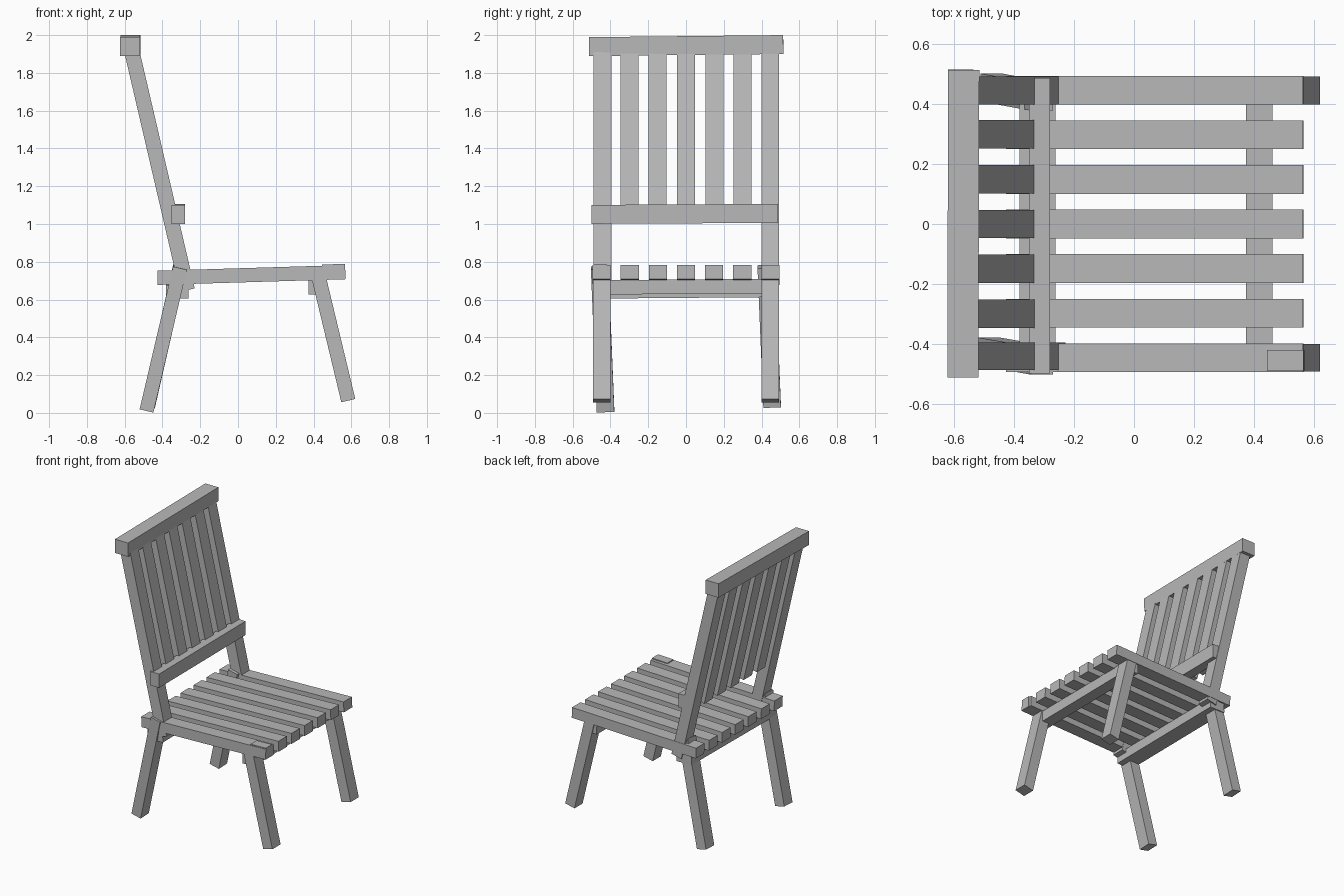
import bpy
import bmesh
from mathutils import Matrix, Vector

cube = bpy.data.objects.get("Cube")
if cube:
    bpy.data.objects.remove(cube, do_unlink=True)

GREY = (0.48, 0.48, 0.48, 1.0)
mat = bpy.data.materials.new("plain_grey")
mat.use_nodes = True
mat.diffuse_color = GREY
mat.node_tree.nodes["Principled BSDF"].inputs["Base Color"].default_value = GREY


def beam(name, start, end, width, depth):
    """Square-cut timber from start to end; width is measured across y
    (across z for timbers that run along y)."""
    a, b = Vector(start), Vector(end)
    run = (b - a).normalized()
    side = Vector((0, 0, 1)) if abs(run.y) > 0.8 else Vector((0, 1, 0))
    side = (side - run * side.dot(run)).normalized()
    frame = Matrix((side, run.cross(side), run)).transposed().to_4x4()
    size = Matrix.Diagonal((width, depth, (b - a).length, 1))
    bm = bmesh.new()
    bmesh.ops.create_cube(bm, size=1, matrix=frame @ size)
    mesh = bpy.data.meshes.new(name)
    bm.to_mesh(mesh)
    bm.free()
    mesh.materials.append(mat)
    obj = bpy.data.objects.new(name, mesh)
    obj.location = (a + b) / 2
    bpy.context.collection.objects.link(obj)
    return obj


# Seat slats, rising slightly towards the front edge
for i in range(-3, 4):
    y = i * 0.149
    beam(f"seat_slat_{i + 4}", (-0.426, y, 0.715), (0.566, y, 0.745), 0.096, 0.075)
beam("seat_corner_block", (0.445, -0.456, 0.745), (0.568, -0.456, 0.749), 0.07, 0.08)

# Backrest: posts, slats and two rails
for side, y in (("right", -0.442), ("left", 0.446)):
    beam(f"back_post_{side}", (-0.268, y, 0.65), (-0.568, y, 1.94), 0.093, 0.08)
for i in range(-2, 3):
    y = i * 0.15
    beam(f"back_slat_{i + 3}", (-0.352, y, 1.015), (-0.567, y, 1.94), 0.095, 0.076)
beam("top_rail", (-0.572, -0.513, 1.939), (-0.569, 0.515, 1.95), 0.1, 0.104)
beam("lower_back_rail", (-0.316, -0.5, 1.051), (-0.316, 0.488, 1.056), 0.1, 0.07)

# Legs: front pair straight, rear pair leaning a little sideways
for side, y in (("right", -0.447), ("left", 0.446)):
    beam(f"front_leg_{side}", (0.584, y, 0.065), (0.428, y, 0.715), 0.093, 0.076)
beam("rear_leg_right", (-0.484, -0.426, 0.012), (-0.307, -0.457, 0.768), 0.093, 0.075)
beam("rear_leg_left", (-0.476, 0.456, 0.036), (-0.307, 0.425, 0.775), 0.093, 0.075)

# Cross rails under the seat
beam("front_cross_rail", (0.418, -0.485, 0.664), (0.418, 0.485, 0.672), 0.076, 0.088)
beam("rear_cross_rail", (-0.322, -0.485, 0.641), (-0.322, 0.485, 0.649), 0.072, 0.12)
